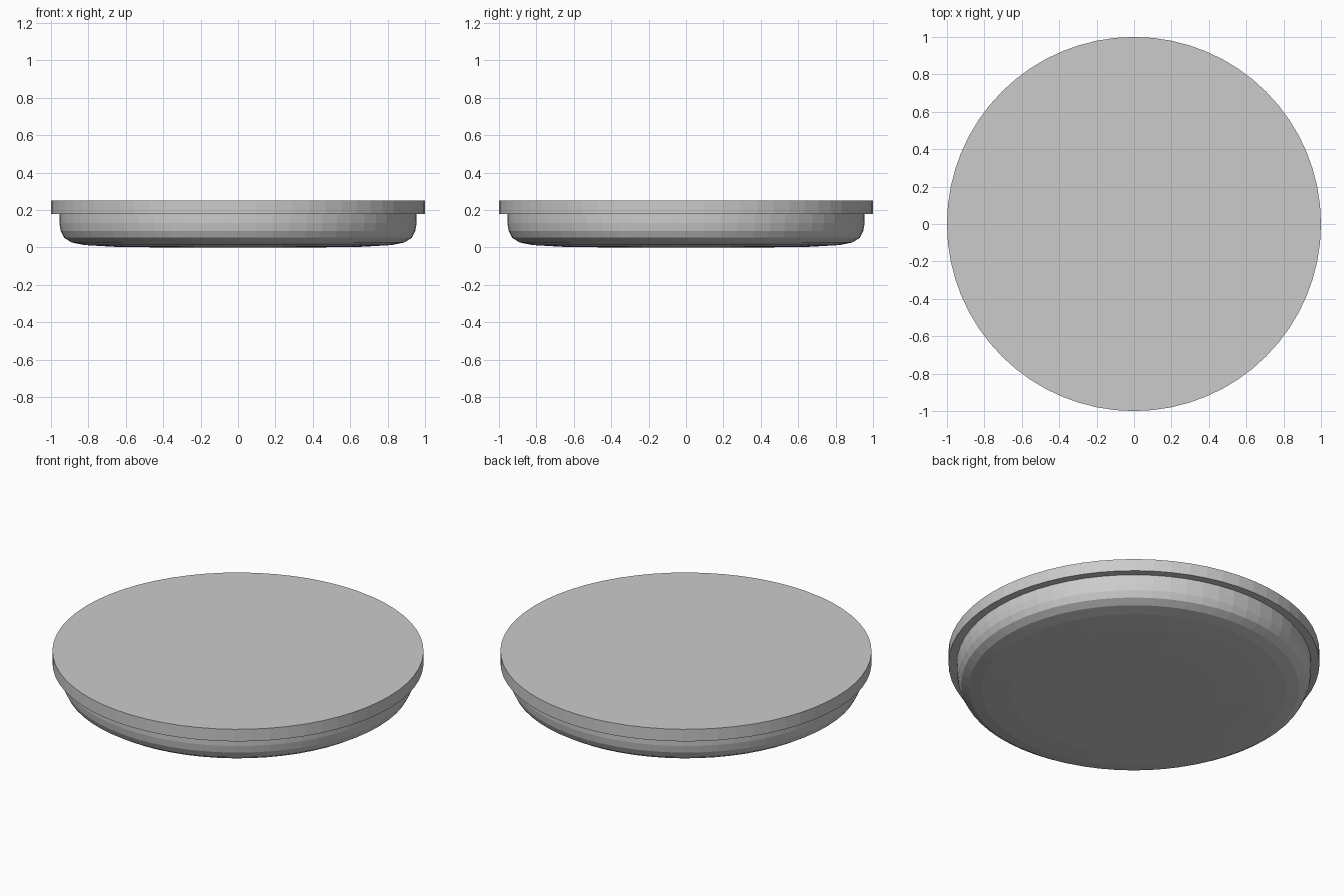
import bpy, bmesh
from math import pi

if "Cube" in bpy.data.objects:
    bpy.data.objects.remove(bpy.data.objects["Cube"])

SEGMENTS = 64


def lathe(name, profile):
    """Spin an (radius, z) profile that starts and ends on the axis."""
    bm = bmesh.new()
    verts = [bm.verts.new((r, 0, z)) for r, z in profile]
    edges = [bm.edges.new(pair) for pair in zip(verts, verts[1:])]
    bmesh.ops.spin(bm, geom=verts + edges, cent=(0, 0, 0), axis=(0, 0, 1),
                   angle=2 * pi, steps=SEGMENTS, use_duplicate=False)
    bmesh.ops.remove_doubles(bm, verts=bm.verts, dist=0.0001)
    bmesh.ops.recalc_face_normals(bm, faces=bm.faces)
    mesh = bpy.data.meshes.new(name)
    bm.to_mesh(mesh)
    bm.free()
    obj = bpy.data.objects.new(name, mesh)
    bpy.context.collection.objects.link(obj)
    return obj


# Shallow rounded dish with an overhanging flat-topped rim
lathe("round_dish", [
    (0, 0), (0.46, 0.001), (0.67, 0.004), (0.82, 0.013), (0.89, 0.027),
    (0.93, 0.052), (0.948, 0.088), (0.955, 0.13), (0.955, 0.179),
    (1.0, 0.179), (1.0, 0.251), (0, 0.251),
])
